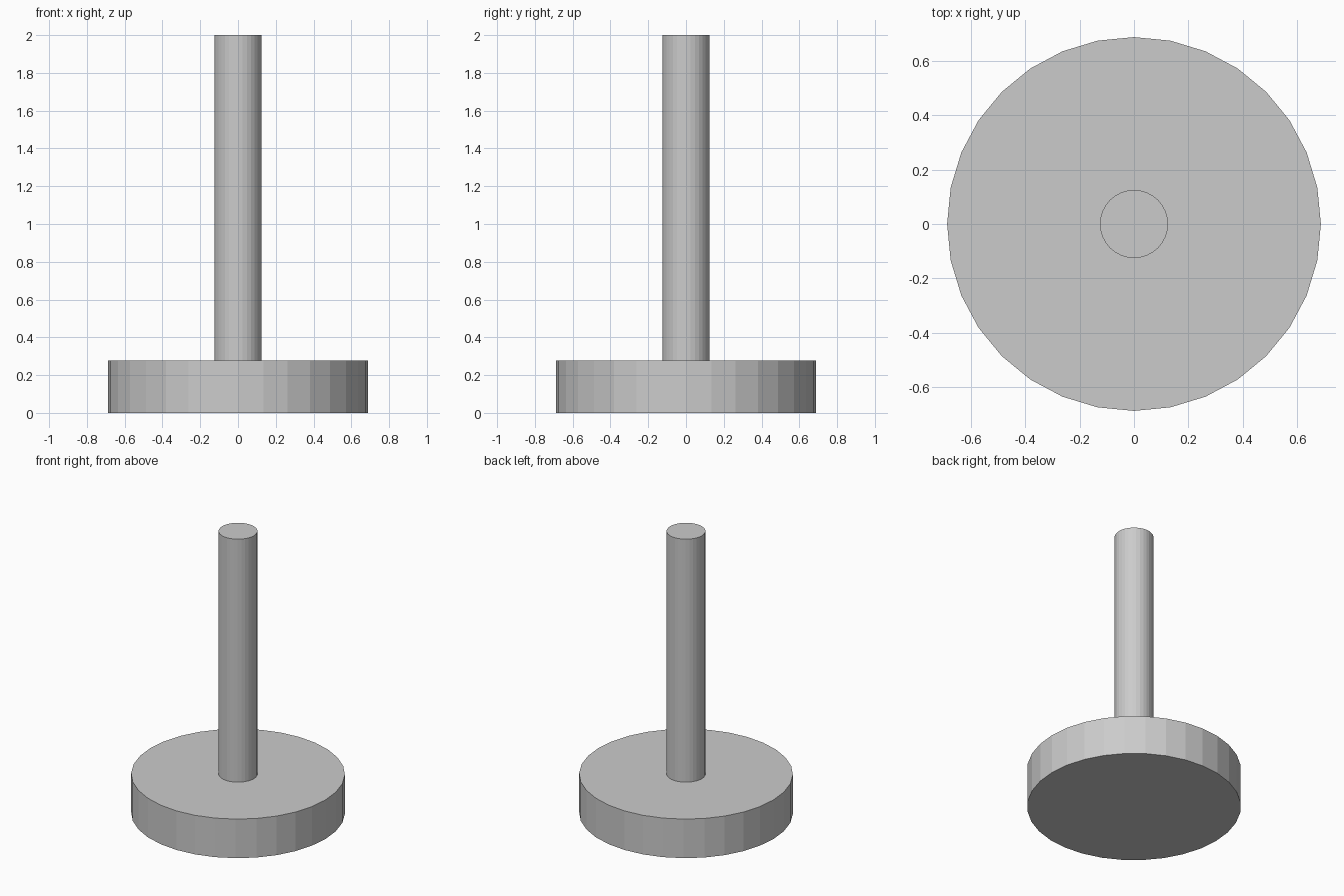
import bpy

if "Cube" in bpy.data.objects:
    bpy.data.objects.remove(bpy.data.objects["Cube"])


def cylinder(name, radius, z0, z1, sides=32):
    bpy.ops.mesh.primitive_cylinder_add(
        vertices=sides, radius=radius, depth=z1 - z0,
        location=(0, 0, (z0 + z1) / 2))
    obj = bpy.context.object
    obj.name = name
    return obj


BASE_HEIGHT = 0.277

# Wide faceted disc at the bottom
cylinder("base_disc", 0.687, 0, BASE_HEIGHT)

# Thin upright rod standing on the disc
cylinder("upright_rod", 0.125, BASE_HEIGHT, 2.0)
